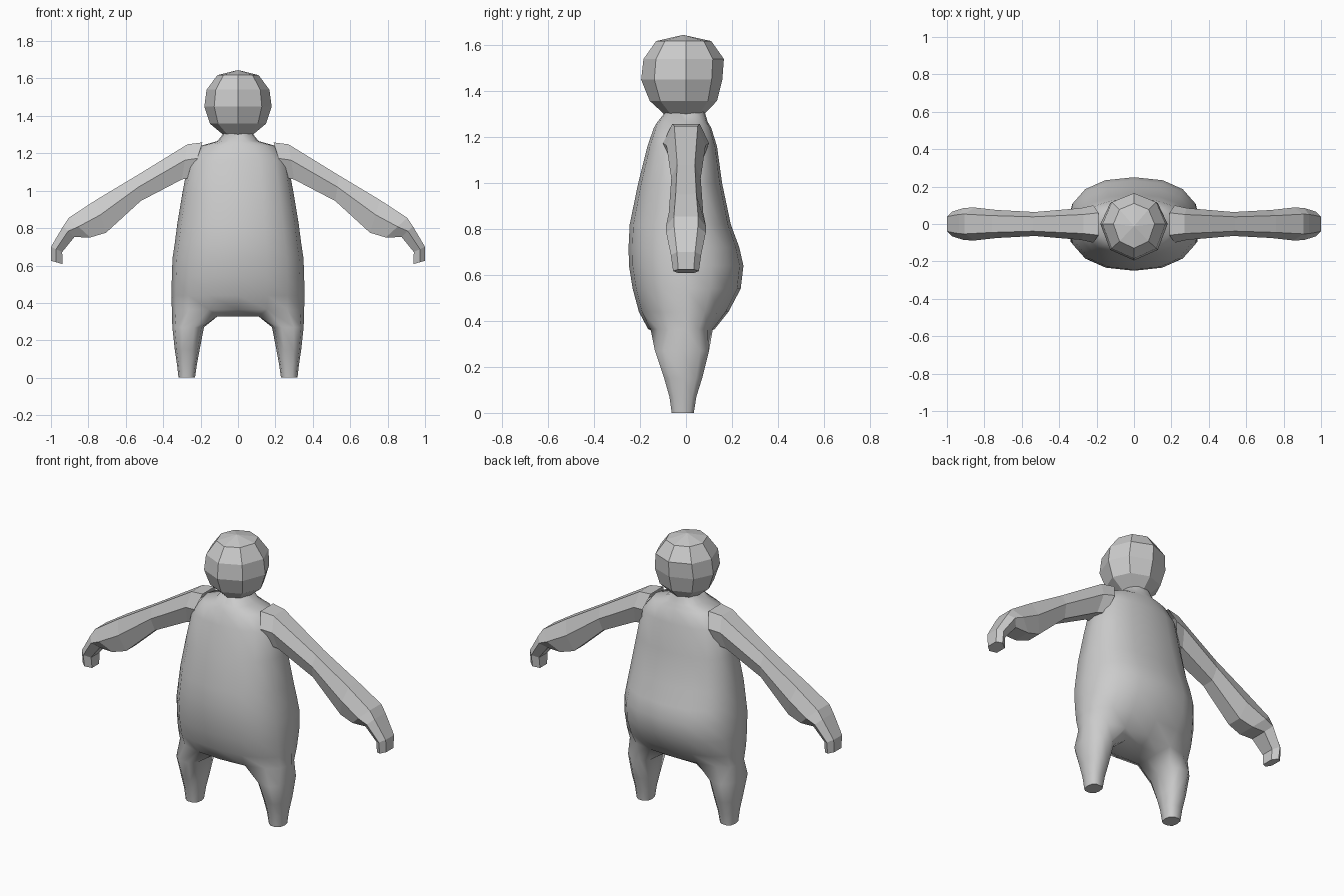
import bpy, bmesh
from math import sin, cos, pi, copysign

if "Cube" in bpy.data.objects:
    bpy.data.objects.remove(bpy.data.objects["Cube"])

def bridge(bm, a, b):
    n = len(a)
    return [bm.faces.new((a[i], a[(i + 1) % n], b[(i + 1) % n], b[i])) for i in range(n)]

def finish(bm, name, smooth):
    bmesh.ops.recalc_face_normals(bm, faces=bm.faces[:])
    for f in bm.faces:
        f.smooth = smooth
    me = bpy.data.meshes.new(name)
    bm.to_mesh(me)
    bm.free()
    ob = bpy.data.objects.new(name, me)
    bpy.context.collection.objects.link(ob)
    return ob

def spow(v, p):
    return copysign(abs(v) ** p, v)

def oval(bm, z, w, f, b, n=16, p=0.85):
    # Index 0 is the front centre, going round through +x to the back
    ring = []
    for k in range(n):
        a = 2 * pi * k / n
        s, c = spow(sin(a), p), spow(cos(a), p)
        ring.append(bm.verts.new((w * s, c * (f if c > 0 else -b), z)))
    return ring

# Torso: z, half width, front y, back y
TORSO = [(1.315, .07, -.085, .08), (1.265, .11, -.125, .095), (1.24, .20, -.14, .11),
         (1.16, .265, -.168, .135), (1.0, .295, -.208, .157), (.82, .325, -.245, .195),
         (.72, .338, -.25, .232), (.64, .35, -.248, .25), (.54, .354, -.232, .238),
         (.44, .355, -.205, .185), (.365, .354, -.165, .125)]
bm = bmesh.new()
rings = [oval(bm, *r) for r in TORSO]
for a, b in zip(rings, rings[1:]):
    bridge(bm, a, b)
bm.faces.new(rings[0])
last = rings[-1]

# Crotch panel: three rows of three between the legs
rows = [[last[15], last[0], last[1]]]
for y in (-.09, -.02, .06):
    rows.append([bm.verts.new((x, y, .328)) for x in (-.11, 0, .11)])
rows.append([last[9], last[8], last[7]])
for a, b in zip(rows, rows[1:]):
    for i in range(2):
        bm.faces.new((a[i], a[i + 1], b[i + 1], b[i]))

# Legs: z, inner x, outer x, front y, back y
LEG = [(.27, .182, .351, -.135, .1), (.15, .205, .338, -.095, .07),
       (.07, .22, .326, -.072, .045), (0, .23, .318, -.062, .034)]
for side, col in ((1, 2), (-1, 0)):
    prev = [last[(side * k) % 16] for k in range(1, 8)] + [rows[r][col] for r in (3, 2, 1)]
    for z, xi, xo, f, b in LEG:
        ring = []
        for i in range(10):
            a = (i - 3) * pi / 5
            x = (xi + xo) / 2 + (xo - xi) / 2 * spow(cos(a), .8)
            y = (f + b) / 2 + (b - f) / 2 * spow(sin(a), .8) / .96
            ring.append(bm.verts.new((side * x, y, z)))
        bridge(bm, prev, ring)
        prev = ring
    bm.faces.new(prev)
body = finish(bm, "body", True)
bpy.context.view_layer.objects.active = body
body.select_set(True)
bpy.ops.object.shade_smooth_by_angle(angle=0.9)

# Head: eight-sided faceted ball
HEAD = [(1.30, .08, -.095, .08), (1.358, .15, -.158, .135), (1.45, .18, -.195, .158),
        (1.54, .168, -.185, .165), (1.618, .11, -.13, .11)]
bm = bmesh.new()
rings = [oval(bm, *r, n=8, p=1) for r in HEAD]
for a, b in zip(rings, rings[1:]):
    bridge(bm, a, b)
bm.faces.new(rings[0])
tip = bm.verts.new((0, -.012, 1.645))
for i in range(8):
    bm.faces.new((rings[-1][i], rings[-1][(i + 1) % 8], tip))
finish(bm, "head", False)

# Arms: top x, top z, bottom x, bottom z, half depth; six-sided sections
ARM = [(.19, 1.258, .25, 1.07, .10), (.27, 1.248, .30, 1.06, .085),
       (.54, 1.082, .52, .945, .064), (.76, .95, .706, .775, .075),
       (.905, .855, .79, .75, .088), (.935, .81, .875, .752, .086),
       (1.0, .70, .94, .672, .066), (1.0, .625, .938, .608, .056)]
bm = bmesh.new()
prev = None
for tx, tz, bx, bz, w in ARM:
    ring = []
    for t, y in ((0, -.6), (0, .6), (.45, 1), (1, .6), (1, -.6), (.45, -1)):
        ring.append(bm.verts.new((tx + (bx - tx) * t, w * y, tz + (bz - tz) * t)))
    if prev:
        bridge(bm, prev, ring)
    prev = ring
bm.faces.new(prev)
arms = finish(bm, "arms", False)
arms.modifiers.new("mirror", "MIRROR").use_mirror_merge = False
